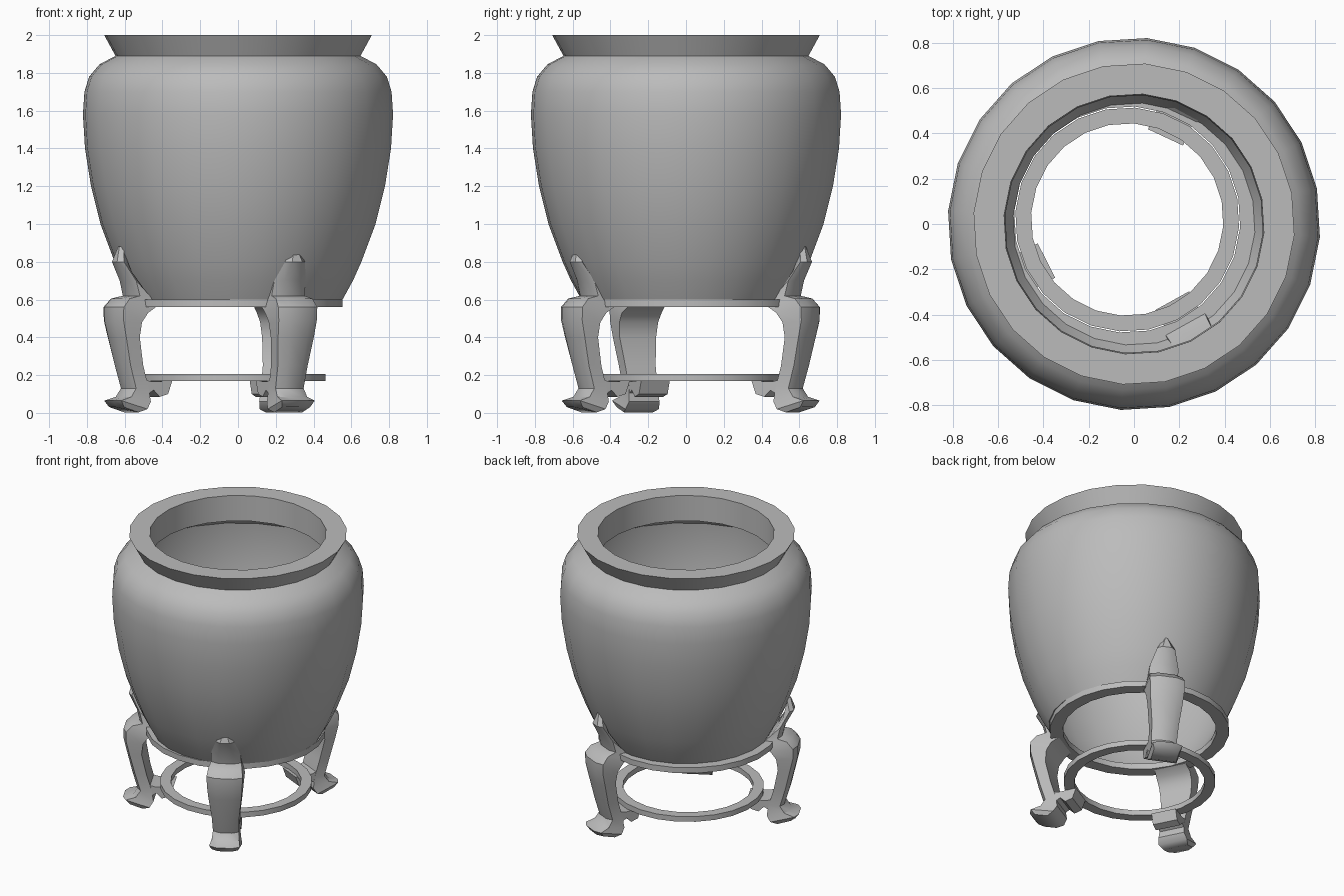
import bpy, bmesh
from math import sin, cos, pi, radians
from mathutils import Matrix, Vector

cube = bpy.data.objects.get("Cube")
if cube:
    bpy.data.objects.remove(cube, do_unlink=True)

grey = bpy.data.materials.new("plain grey")
grey.use_nodes = True
grey.diffuse_color = (0.5, 0.5, 0.5, 1)
grey.node_tree.nodes["Principled BSDF"].inputs["Base Color"].default_value = (0.5, 0.5, 0.5, 1)

CENTRE = Vector((-0.03, 0.02, 0))  # the stand sits slightly off the pot axis


def finish(name, bm, angle=35):
    bmesh.ops.recalc_face_normals(bm, faces=bm.faces)
    mesh = bpy.data.meshes.new(name)
    bm.to_mesh(mesh)
    bm.free()
    mesh.materials.append(grey)
    obj = bpy.data.objects.new(name, mesh)
    bpy.context.collection.objects.link(obj)
    bpy.ops.object.select_all(action='DESELECT')
    obj.select_set(True)
    bpy.context.view_layer.objects.active = obj
    bpy.ops.object.shade_smooth_by_angle(angle=radians(angle))
    return obj


def loft(bm, rings, closed):
    """Skin a list of point loops; close it end to end or cap it."""
    loops = [[bm.verts.new(p) for p in ring] for ring in rings]
    pairs = list(zip(loops, loops[1:]))
    if closed:
        pairs.append((loops[-1], loops[0]))
    for a, b in pairs:
        for i in range(len(a)):
            j = (i + 1) % len(a)
            bm.faces.new((a[i], a[j], b[j], b[i]))
    if not closed:
        bm.faces.new(loops[0])
        bm.faces.new(loops[-1])


def turned(name, profile, segments, centre=Vector(), start=11):
    bm = bmesh.new()
    rings = []
    for r, z in profile:
        angles = [radians(start) + 2 * pi * i / segments for i in range(segments)]
        rings.append([centre + Vector((r * cos(a), r * sin(a), z)) for a in angles])
    loft(bm, rings, True)
    return finish(name, bm)


# Pot: outer wall, flared rim, straight collar, hollow inside, open bottom
outer = [(0.555, 0.6), (0.61, 0.7), (0.655, 0.8), (0.73, 1.0), (0.78, 1.2), (0.812, 1.4),
         (0.823, 1.58), (0.815, 1.7), (0.79, 1.78), (0.735, 1.845), (0.65, 1.89)]
inner = [(r - 0.02, z) for r, z in reversed(outer[:8])]
turned("pot", outer + [(0.71, 2.0), (0.575, 2.0), (0.57, 1.82), (0.72, 1.78)] + inner, 24)


# Stand rings
def hoop(name, r_in, r_out, low, high):
    turned(name, [(r_in, low), (r_out, low), (r_out, high), (r_in, high)], 24, CENTRE)


hoop("upper_ring", 0.50, 0.585, 0.56, 0.6)
hoop("lower_ring", 0.425, 0.495, 0.17, 0.207)

# Leg stations: outer radius, inner radius, outer z, inner z, half width
LEG = [(0.675, 0.655, 0.88, 0.86, 0.015), (0.70, 0.63, 0.80, 0.75, 0.06),
       (0.645, 0.56, 0.70, 0.64, 0.095), (0.625, 0.51, 0.62, 0.59, 0.10),
       (0.69, 0.51, 0.605, 0.56, 0.11), (0.73, 0.56, 0.56, 0.53, 0.118),
       (0.73, 0.595, 0.49, 0.48, 0.115), (0.71, 0.605, 0.40, 0.40, 0.108),
       (0.675, 0.575, 0.25, 0.25, 0.09), (0.64, 0.54, 0.13, 0.13, 0.085),
       (0.67, 0.53, 0.085, 0.06, 0.09), (0.735, 0.555, 0.065, 0.02, 0.10),
       (0.71, 0.60, 0.03, 0.003, 0.085)]
BRACKET = [(0.58, 0.18), (0.52, 0.165), (0.40, 0.17), (0.425, 0.10), (0.475, 0.085), (0.51, 0.12), (0.58, 0.08)]


def leg(name, angle, push):
    turn = Matrix.Rotation(radians(angle), 3, 'Z')

    def place(r, y, z):
        return CENTRE + turn @ Vector((r + push, y, z))

    bm = bmesh.new()
    rings = []
    for ro, ri, zo, zi, w in LEG:
        rings.append([place(ri, -w, zi), place(ro - 0.025, -w, zo), place(ro, -w * 0.5, zo),
                      place(ro, w * 0.5, zo), place(ro - 0.025, w, zo), place(ri, w, zi)])
    loft(bm, rings, False)
    # bracket reaching in under the lower ring
    loft(bm, [[place(r, s * 0.085, z) for r, z in BRACKET] for s in (-1, 1)], False)
    return finish(name, bm, 40)


leg("front_leg", 299, 0.01)
leg("side_leg", 207, 0.0)
leg("back_leg", 65, 0.0)
